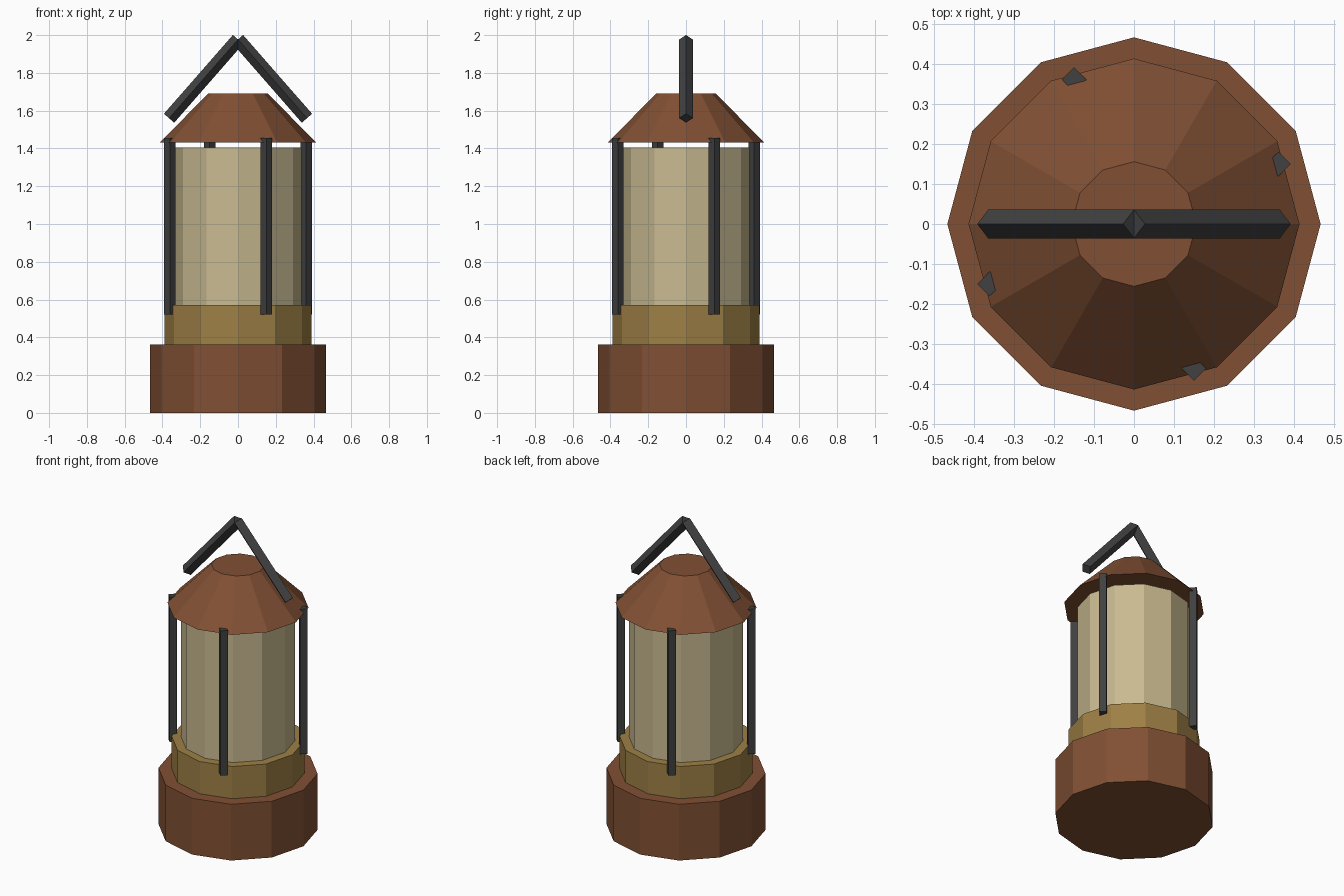
import bpy, math
from mathutils import Vector

if "Cube" in bpy.data.objects:
    bpy.data.objects.remove(bpy.data.objects["Cube"])


def material(name, rgb):
    m = bpy.data.materials.new(name)
    m.diffuse_color = (*rgb, 1)
    m.use_nodes = True
    m.node_tree.nodes["Principled BSDF"].inputs["Base Color"].default_value = m.diffuse_color
    return m


copper = material("copper", (0.22, 0.08, 0.034))
brass = material("brass", (0.34, 0.215, 0.06))
glass = material("cream_glass", (0.58, 0.49, 0.28))
iron = material("dark_iron", (0.052, 0.052, 0.054))


def finish(name, mat):
    o = bpy.context.object
    o.name = name
    o.data.materials.append(mat)
    return o


def drum(name, r1, r2, z1, z2, mat):
    """Twelve-sided upright drum or cone with a corner facing the front."""
    bpy.ops.mesh.primitive_cone_add(vertices=12, radius1=r1, radius2=r2,
                                    depth=z2 - z1, location=(0, 0, (z1 + z2) / 2))
    return finish(name, mat)


def bar(name, a, b, r, mat):
    """Square bar between two points, standing on its edge."""
    a, b = Vector(a), Vector(b)
    d = b - a
    tilt = math.atan2(d.x, d.z)
    bpy.ops.mesh.primitive_cylinder_add(vertices=4, radius=r, depth=d.length,
                                        location=(a + b) / 2, rotation=(0, tilt, 0))
    return finish(name, mat)


# Body
drum("base", 0.467, 0.467, 0, 0.363, copper)
drum("collar", 0.39, 0.39, 0.363, 0.571, brass)
drum("glass_chimney", 0.335, 0.335, 0.56, 1.405, glass)
drum("roof", 0.414, 0.156, 1.432, 1.692, copper)

# Four guard posts
for i in range(4):
    t = math.radians(22.5 + 90 * i)
    x, y = 0.391 * math.cos(t), 0.391 * math.sin(t)
    bar(f"guard_post_{i + 1}", (x, y, 0.52), (x, y, 1.455), 0.031, iron)

# Peaked carrying handle
for side, s in (("left", -1), ("right", 1)):
    bar(f"handle_{side}", (s * 0.365, 0, 1.56), (0, 0, 1.977), 0.036, iron)
